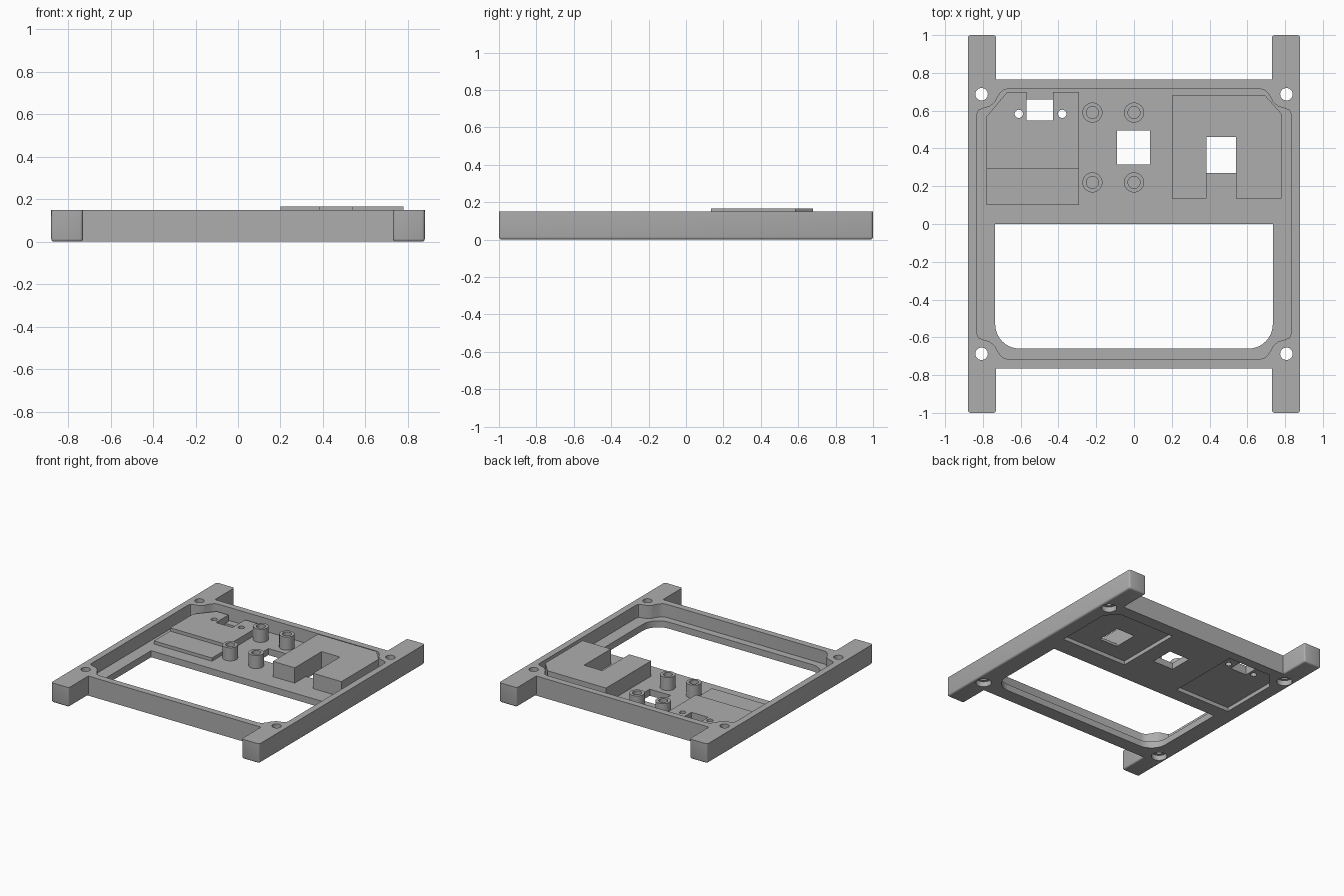
import bpy, bmesh, math

cube = bpy.data.objects.get("Cube")
if cube:
    bpy.data.objects.remove(cube, do_unlink=True)

GREY = (0.42, 0.42, 0.42, 1)
mat = bpy.data.materials.new("matte grey")
mat.use_nodes = True
mat.diffuse_color = GREY
mat.node_tree.nodes["Principled BSDF"].inputs["Base Color"].default_value = GREY

TOP, FLOOR = 0.15, 0.05


def prism(name, outline, z0, z1):
    """Extrude a flat counter-clockwise outline between two heights."""
    bm = bmesh.new()
    face = bm.faces.new([bm.verts.new((x, y, z0)) for x, y in outline])
    ext = bmesh.ops.extrude_face_region(bm, geom=[face])["geom"]
    for v in ext:
        if isinstance(v, bmesh.types.BMVert):
            v.co.z = z1
    bmesh.ops.recalc_face_normals(bm, faces=bm.faces)
    mesh = bpy.data.meshes.new(name)
    bm.to_mesh(mesh)
    bm.free()
    mesh.materials.append(mat)
    ob = bpy.data.objects.new(name, mesh)
    bpy.context.collection.objects.link(ob)
    return ob


def rect(x0, x1, y0, y1):
    return [(x0, y0), (x1, y0), (x1, y1), (x0, y1)]


def arc(cx, cy, r, start=0, end=360, n=32):
    full = end - start == 360
    steps = n if full else n + 1
    angles = [math.radians(start + (end - start) * i / n) for i in range(steps)]
    return [(cx + r * math.cos(a), cy + r * math.sin(a)) for a in angles]


def combine(ob, tool, operation="DIFFERENCE"):
    mod = ob.modifiers.new(operation, "BOOLEAN")
    mod.operation, mod.object, mod.solver = operation, tool, "EXACT"
    bpy.context.view_layer.objects.active = ob
    bpy.ops.object.modifier_apply(modifier=mod.name)
    bpy.data.objects.remove(tool, do_unlink=True)


def cut(ob, outline, z0, z1):
    combine(ob, prism("cutter", outline, z0, z1))


def soften(ob, width):
    """Round every edge except those around the top face."""
    bm = bmesh.new()
    bm.from_mesh(ob.data)
    edges = [e for e in bm.edges if min(v.co.z for v in e.verts) < TOP - 0.01]
    bmesh.ops.bevel(bm, geom=edges, offset=width, segments=3, profile=0.5,
                    affect="EDGES")
    bm.to_mesh(ob.data)
    bm.free()


# Frame: central body joined to two long side rails
frame = prism("frame", rect(-0.8, 0.8, -0.765, 0.765), 0, TOP)
for side in (-1, 1):
    x0, x1 = sorted((side * 0.73, side * 0.88))
    rail = prism("rail", rect(x0, x1, -1, 1), 0, TOP)
    soften(rail, 0.014)
    combine(frame, rail, "UNION")

# Pocket with curved corners that bend around the screw holes
corner = [(0.83, 0.585), (0.823, 0.602), (0.80, 0.612), (0.765, 0.622),
          (0.737, 0.645), (0.715, 0.685), (0.695, 0.707), (0.67, 0.715)]
back = [(-x, y) for x, y in reversed(corner)]
pocket = corner + back
pocket += [(-x, -y) for x, y in pocket]
cut(frame, pocket, FLOOR, 0.3)

# Large front opening, rounded at its front corners
opening = (arc(-0.605, -0.53, 0.13, 180, 270, 10)
           + arc(0.605, -0.53, 0.13, 270, 360, 10)
           + [(0.735, 0), (-0.735, 0)])
cut(frame, opening, -0.1, 0.3)

# Screw holes, wider underneath
for sx in (-1, 1):
    for sy in (-1, 1):
        cut(frame, arc(sx * 0.807, sy * 0.687, 0.033), -0.1, 0.3)
        cut(frame, arc(sx * 0.807, sy * 0.687, 0.055), -0.1, 0.04)

# Floor window between the standoffs
cut(frame, rect(-0.09, 0.085, 0.315, 0.495), -0.1, 0.1)

# Notched housing on the +x side
housing = prism("housing", [
    (0.20, 0.135), (0.385, 0.135), (0.385, 0.46), (0.54, 0.46), (0.54, 0.135),
    (0.78, 0.135), (0.78, 0.585), (0.695, 0.68), (0.20, 0.68)], 0.04, 0.167)
housing_window = rect(0.385, 0.54, 0.27, 0.46)
cut(frame, housing_window, -0.1, 0.1)

# Stepped tray on the -x side
tray = prism("tray", [
    (-0.78, 0.295), (-0.29, 0.295), (-0.29, 0.70), (-0.43, 0.70), (-0.43, 0.548),
    (-0.57, 0.548), (-0.57, 0.70), (-0.67, 0.70), (-0.78, 0.57)], 0.04, 0.10)
tray_step = prism("tray_step", rect(-0.78, -0.29, 0.10, 0.295), 0.04, 0.075)
cut(frame, rect(-0.57, -0.43, 0.548, 0.66), -0.1, 0.1)
for x in (-0.61, -0.38):
    for part in (frame, tray):
        cut(part, arc(x, 0.583, 0.022, n=24), -0.1, 0.2)

# Shallow recesses under the housing and the tray
cut(frame, [(0.21, 0.145), (0.77, 0.145), (0.77, 0.58), (0.69, 0.67),
            (0.21, 0.67)], -0.1, 0.03)
cut(frame, [(-0.77, 0.11), (-0.30, 0.11), (-0.30, 0.69), (-0.665, 0.69),
            (-0.77, 0.565)], -0.1, 0.03)

# Four hollow standoffs
standoffs = []
for x in (-0.22, 0):
    for y in (0.22, 0.59):
        post = prism("standoff", arc(x, y, 0.053), 0.04, TOP)
        cut(post, arc(x, y, 0.032), 0.06, 0.3)
        standoffs.append(post)

# Smooth the round walls, keep the edges sharp
bpy.ops.object.select_all(action="DESELECT")
for ob in [frame, housing, tray, tray_step] + standoffs:
    ob.select_set(True)
bpy.context.view_layer.objects.active = frame
bpy.ops.object.shade_smooth_by_angle(angle=math.radians(30))
